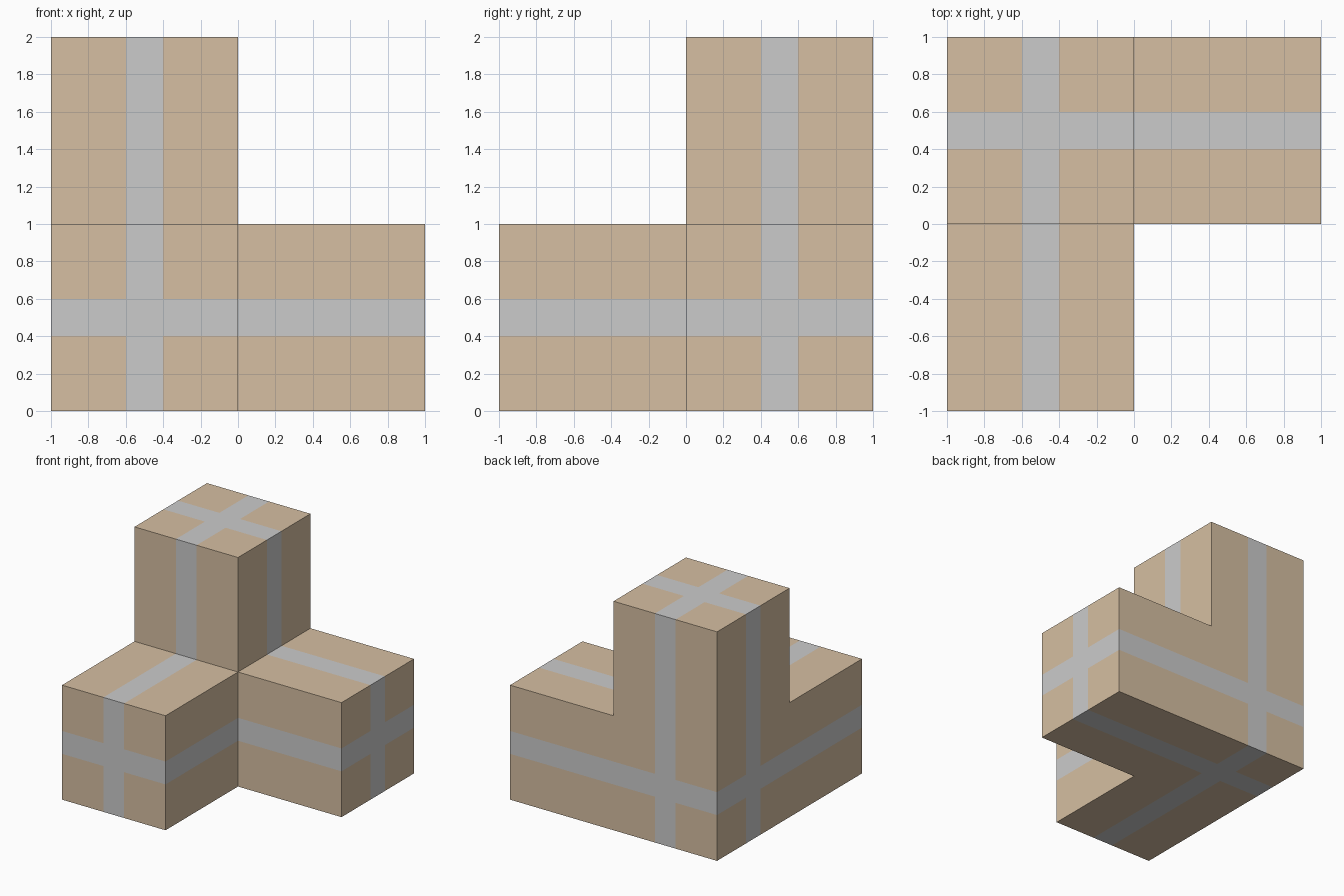
import bpy, bmesh
from mathutils import Vector, Matrix

if "Cube" in bpy.data.objects:
    bpy.data.objects.remove(bpy.data.objects["Cube"])

# Unit boxes: corner, upper, right arm, front arm
CENTRES = [Vector(c) for c in ((-.5, .5, .5), (-.5, .5, 1.5), (.5, .5, .5), (-.5, -.5, .5))]
CORE = CENTRES[0]
HALF_TAPE = 0.1


def material(name, rgb):
    mat = bpy.data.materials.new(name)
    mat.diffuse_color = (*rgb, 1)
    mat.use_nodes = True
    mat.node_tree.nodes["Principled BSDF"].inputs["Base Color"].default_value = mat.diffuse_color
    return mat


def inside(p):
    return any(max(abs(v) for v in p - c) < 0.5 for c in CENTRES)


def is_tape(face):
    # Tape runs round the shape in the three mid planes of the corner box
    d = face.calc_center_median() - CORE
    return any(abs(v) < HALF_TAPE for v in d)


def shell():
    bm = bmesh.new()
    for c in CENTRES:
        bmesh.ops.create_cube(bm, size=1, matrix=Matrix.Translation(c))
    bm.normal_update()
    # Drop walls hidden between touching boxes, then weld
    hidden = [f for f in bm.faces if inside(f.calc_center_median() + f.normal * 0.1)]
    bmesh.ops.delete(bm, geom=hidden, context='FACES')
    bmesh.ops.remove_doubles(bm, verts=bm.verts[:], dist=1e-4)
    # Cut along both edges of each tape band
    for axis in range(3):
        for side in (-HALF_TAPE, HALF_TAPE):
            no = Vector((0, 0, 0))
            no[axis] = 1
            bmesh.ops.bisect_plane(bm, geom=bm.verts[:] + bm.edges[:] + bm.faces[:],
                                   plane_co=CORE + no * side, plane_no=no)
    return bm


def part(name, tape, mat):
    bm = shell()
    drop = [f for f in bm.faces if is_tape(f) != tape]
    bmesh.ops.delete(bm, geom=drop, context='FACES')
    me = bpy.data.meshes.new(name)
    bm.to_mesh(me)
    bm.free()
    me.materials.append(mat)
    ob = bpy.data.objects.new(name, me)
    bpy.context.collection.objects.link(ob)


# Cardboard walls and flush tape bands
part("box_walls", False, material("cardboard", (0.67, 0.52, 0.36)))
part("tape_bands", True, material("tape", (0.6, 0.6, 0.6)))
